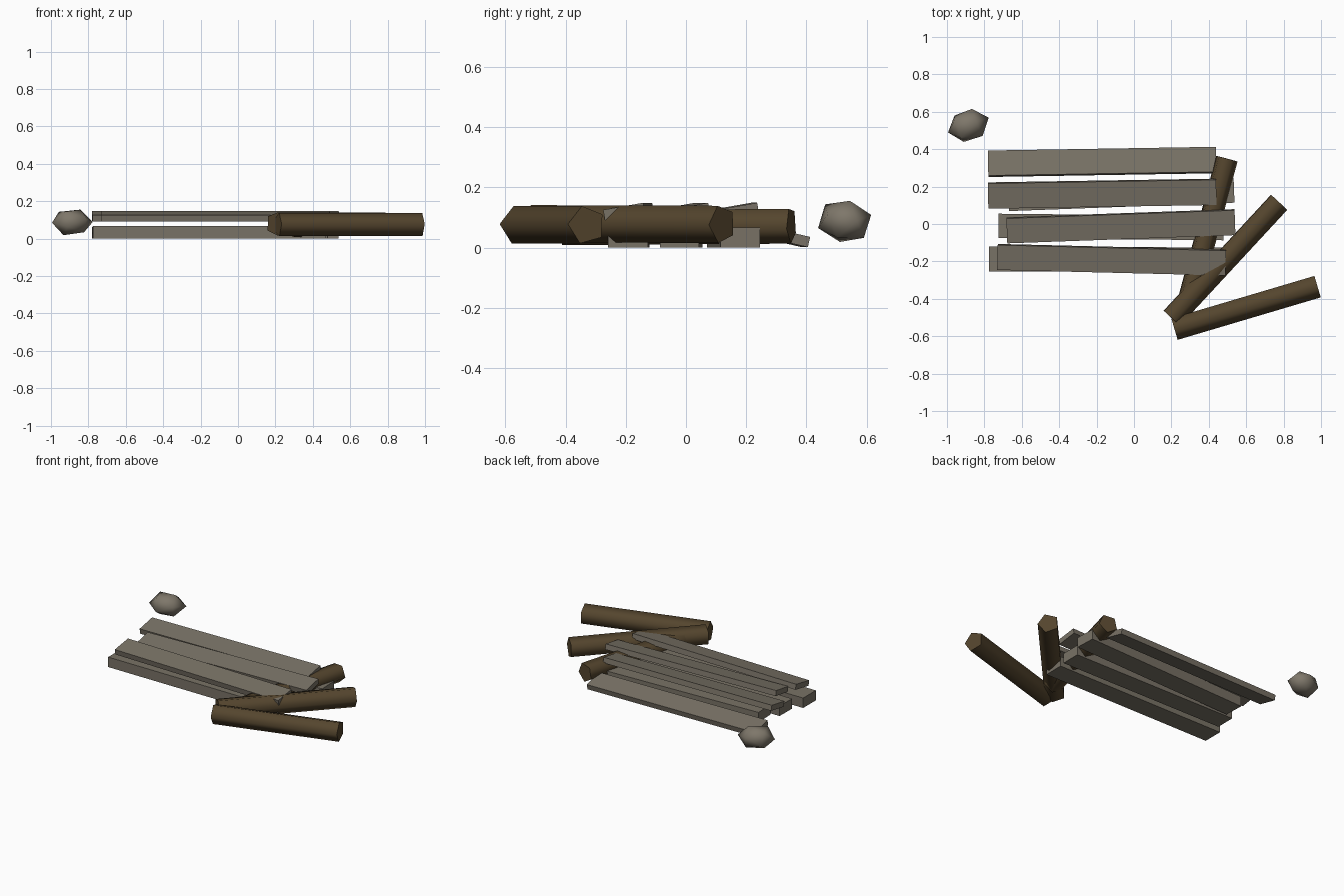
import bpy
import math
import random
from mathutils import Vector, Matrix

cube = bpy.data.objects.get("Cube")
if cube:
    bpy.data.objects.remove(cube, do_unlink=True)


def make_material(name, rgb):
    mat = bpy.data.materials.new(name)
    mat.use_nodes = True
    mat.diffuse_color = (*rgb, 1)
    mat.node_tree.nodes["Principled BSDF"].inputs["Base Color"].default_value = (*rgb, 1)
    return mat


weathered = make_material("weathered_grey_wood", (0.19, 0.168, 0.132))
bark = make_material("brown_bark", (0.09, 0.06, 0.027))
stone = make_material("grey_stone", (0.21, 0.185, 0.145))


def finish(obj, name, mat):
    obj.name = name
    obj.data.name = name
    obj.data.materials.append(mat)


def plank(name, start, end, width, thick, roll=0):
    """Board running between two end points, rolled about its length."""
    start, end = Vector(start), Vector(end)
    run = end - start
    bpy.ops.mesh.primitive_cube_add(size=1)
    obj = bpy.context.object
    obj.data.transform(Matrix.Diagonal((run.length, width, thick, 1)))
    turn = Matrix.Rotation(math.atan2(run.y, run.x), 4, 'Z')
    obj.matrix_world = (Matrix.Translation((start + end) / 2) @ turn
                        @ Matrix.Rotation(math.radians(roll), 4, 'X'))
    finish(obj, name, weathered)


def log(name, start, end, radius, roll):
    """Five-sided log between two end points, soft sides and sharp ends."""
    start, end = Vector(start), Vector(end)
    run = end - start
    bpy.ops.mesh.primitive_cylinder_add(vertices=5, radius=radius, depth=run.length)
    obj = bpy.context.object
    bpy.ops.object.shade_smooth_by_angle(angle=math.radians(80))
    obj.matrix_world = (Matrix.Translation((start + end) / 2)
                        @ run.to_track_quat('Z', 'Y').to_matrix().to_4x4()
                        @ Matrix.Rotation(math.radians(roll), 4, 'Z'))
    finish(obj, name, bark)


# Lower layer of thick boards
plank("lower_plank_front", (-0.775, -0.187, 0.034), (0.47, -0.192, 0.034), 0.133, 0.066)
plank("lower_plank_middle", (-0.725, -0.01, 0.034), (0.48, -0.022, 0.034), 0.13, 0.066)
plank("lower_plank_back", (-0.67, 0.135, 0.034), (0.535, 0.18, 0.034), 0.132, 0.066)
plank("loose_plank", (-0.78, 0.322, 0.034), (0.44, 0.342, 0.034), 0.137, 0.035, -13)

# Upper layer of thinner, tilted boards
plank("upper_plank_front", (-0.73, -0.176, 0.12), (0.49, -0.206, 0.12), 0.135, 0.035, 10)
plank("upper_plank_middle", (-0.68, -0.034, 0.12), (0.54, 0.01, 0.12), 0.135, 0.035, 10)
plank("upper_plank_back", (-0.78, 0.152, 0.12), (0.44, 0.172, 0.12), 0.137, 0.035, 10)

# Scattered logs
log("front_log", (0.215, -0.557, 0.075), (0.98, -0.33, 0.075), 0.065, 15)
log("middle_log", (0.198, -0.5, 0.08), (0.772, 0.12, 0.078), 0.065, 20)
log("crossing_log", (0.29, -0.41, 0.07), (0.495, 0.35, 0.075), 0.062, 30)

# Small boulder with slightly uneven corners
random.seed(4)
bpy.ops.mesh.primitive_ico_sphere_add(subdivisions=1, radius=1)
boulder = bpy.context.object
for v in boulder.data.vertices:
    v.co *= random.uniform(0.95, 1.06)
boulder.data.transform(Matrix.Translation((-0.888, 0.528, 0.087))
                       @ Matrix.Rotation(math.radians(20), 4, 'Z')
                       @ Matrix.Diagonal((0.117, 0.09, 0.077, 1))
                       @ Matrix.Rotation(math.radians(25), 4, 'Y'))
bpy.ops.object.shade_smooth()
finish(boulder, "boulder", stone)
